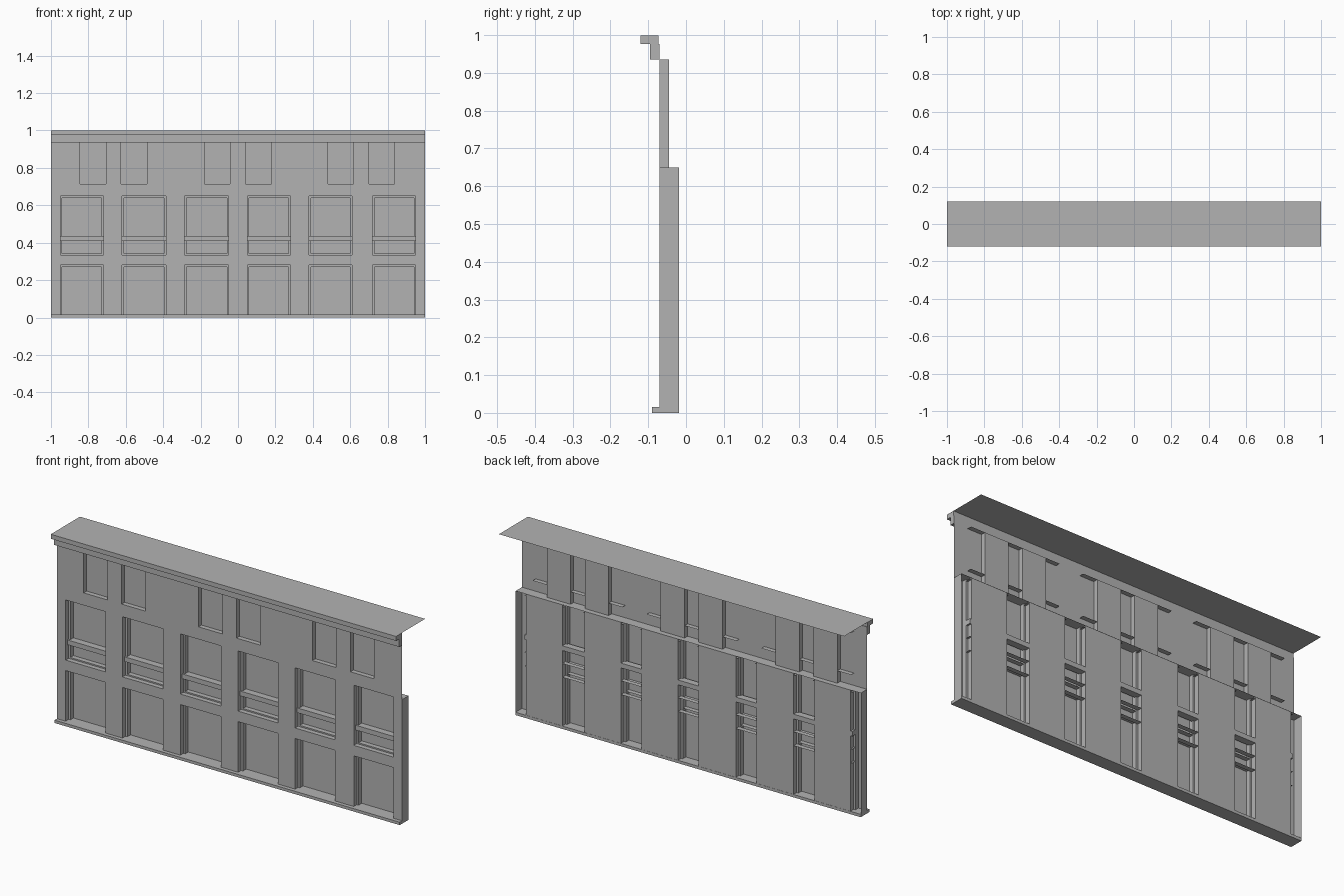
import bpy, bmesh

cube = bpy.data.objects.get("Cube")
if cube:
    bpy.data.objects.remove(cube, do_unlink=True)

grey = bpy.data.materials.new("plaster grey")
grey.use_nodes = True
colour = (0.45, 0.45, 0.45, 1)
grey.diffuse_color = colour
grey.node_tree.nodes["Principled BSDF"].inputs["Base Color"].default_value = colour

FRONT, STEP, UPPER_BACK, BACK = -0.07, -0.045, -0.045, -0.019
BASE, LEDGE, CORNICE = 0.015, 0.65, 0.935


def finish(name, bm):
    bmesh.ops.remove_doubles(bm, verts=bm.verts, dist=1e-5)
    mesh = bpy.data.meshes.new(name)
    bm.to_mesh(mesh)
    bm.free()
    mesh.materials.append(grey)
    obj = bpy.data.objects.new(name, mesh)
    bpy.context.collection.objects.link(obj)
    return obj


def quad(bm, *points):
    bm.faces.new([bm.verts.new(p) for p in points])


def facing(bm, x0, x1, z0, z1, y):
    """Sheet facing the front."""
    quad(bm, (x0, y, z0), (x1, y, z0), (x1, y, z1), (x0, y, z1))


def shelf(bm, x0, x1, y0, y1, z):
    """Level sheet."""
    quad(bm, (x0, y0, z), (x1, y0, z), (x1, y1, z), (x0, y1, z))


def upright(bm, x, y0, y1, z0, z1):
    """Sheet facing sideways."""
    quad(bm, (x, y0, z0), (x, y1, z0), (x, y1, z1), (x, y0, z1))


def box(name, x, y, z):
    bm = bmesh.new()
    bmesh.ops.create_cube(bm, size=1)
    for v in bm.verts:
        for i, (low, high) in enumerate((x, y, z)):
            v.co[i] = high if v.co[i] > 0 else low
    return finish(name, bm)


def pierced(bm, holes, x, z, y):
    """Front sheet with rectangular openings left out."""
    xs = sorted({*x, *(v for h in holes for v in h[:2])})
    zs = sorted({*z, *(v for h in holes for v in h[2:])})
    for x0, x1 in zip(xs, xs[1:]):
        for z0, z1 in zip(zs, zs[1:]):
            cx, cz = (x0 + x1) / 2, (z0 + z1) / 2
            if not any(a < cx < b and c < cz < d for a, b, c, d in holes):
                facing(bm, x0, x1, z0, z1, y)


# Opening layout
bays = [(-0.95, -0.72), (-0.62, -0.385), (-0.285, -0.05),
        (0.05, 0.28), (0.38, 0.61), (0.72, 0.95)]
rows = [(BASE, 0.28), (0.335, LEDGE)]
upper_groups = [-0.665, 0, 0.66]
upper_bays = [(c + a, c + b) for c in upper_groups
              for a, b in ((-0.18, -0.042), (0.04, 0.178))]
SILL = 0.715
TRIM = 0.01

# Front wall
holes = [(*b, *r) for b in bays for r in rows]
holes += [(*b, SILL, CORNICE) for b in upper_bays]
bm = bmesh.new()
pierced(bm, holes, (-1, 1), (BASE, CORNICE), FRONT)
bmesh.ops.remove_doubles(bm, verts=bm.verts, dist=1e-5)
finish("front_wall", bm)

# Stepped side reveals and back panels of the tall bays
reveals, panels = bmesh.new(), bmesh.new()
for x0, x1 in bays:
    for x, inner in ((x0, x0 + TRIM), (x1, x1 - TRIM)):
        upright(reveals, x, FRONT, STEP, BASE, LEDGE)
        facing(reveals, min(x, inner), max(x, inner), BASE, LEDGE, STEP)
        upright(reveals, inner, STEP, BACK, BASE, LEDGE)
    facing(panels, x0 + TRIM, x1 - TRIM, BASE, LEDGE, BACK)
finish("lower_reveals", reveals)
finish("lower_panels", panels)

# Long shelves forming the heads and sills of the lower openings
bm = bmesh.new()
for outer, inner in ((0.28, 0.27), (0.335, 0.342)):
    shelf(bm, -0.95, 0.95, FRONT, STEP, outer)
    shelf(bm, -0.95, 0.95, STEP, BACK, inner)
    for x0, x1 in bays:
        facing(bm, x0, x1, min(outer, inner), max(outer, inner), STEP)
for x0, x1 in bays:
    facing(bm, x0, x1, LEDGE - TRIM, LEDGE, STEP)
    shelf(bm, x0, x1, STEP, BACK, LEDGE - TRIM)
finish("lower_shelves", bm)

# Transom bars across the lower windows
box("transom_bars", (-0.95, 0.95), (STEP - 0.01, BACK), (0.41, 0.435))
bm = bmesh.new()
for (_, x0), (x1, _) in zip(bays, bays[1:]):
    facing(bm, x0, x1, 0.41, 0.435, STEP)
finish("transom_links", bm)

# Ledge and end caps of the thicker lower wall
bm = bmesh.new()
shelf(bm, -1, 1, FRONT, BACK + 0.001, LEDGE)
for x in (-1, 1):
    upright(bm, x, FRONT, BACK, BASE, LEDGE)
finish("ledge_and_ends", bm)

# Upper windows
bm = bmesh.new()
for x0, x1 in upper_bays:
    facing(bm, x0, x1, LEDGE, CORNICE, UPPER_BACK)
    for x in (x0, x1):
        upright(bm, x, FRONT, UPPER_BACK, LEDGE, CORNICE)
for c in upper_groups:
    for z in (SILL, CORNICE):
        shelf(bm, c - 0.26, c + 0.26, FRONT, UPPER_BACK, z)
finish("upper_windows", bm)

# Plinth, cornice and roof sheet
box("plinth", (-1, 1), (-0.09, -0.018), (0, BASE))
box("cornice_lower", (-1, 1), (-0.095, -0.07), (CORNICE, 0.976))
box("cornice_upper", (-1, 1), (-0.12, -0.073), (0.976, 0.9995))
bm = bmesh.new()
shelf(bm, -1, 1, -0.12, 0.12, 1)
finish("roof_sheet", bm)
